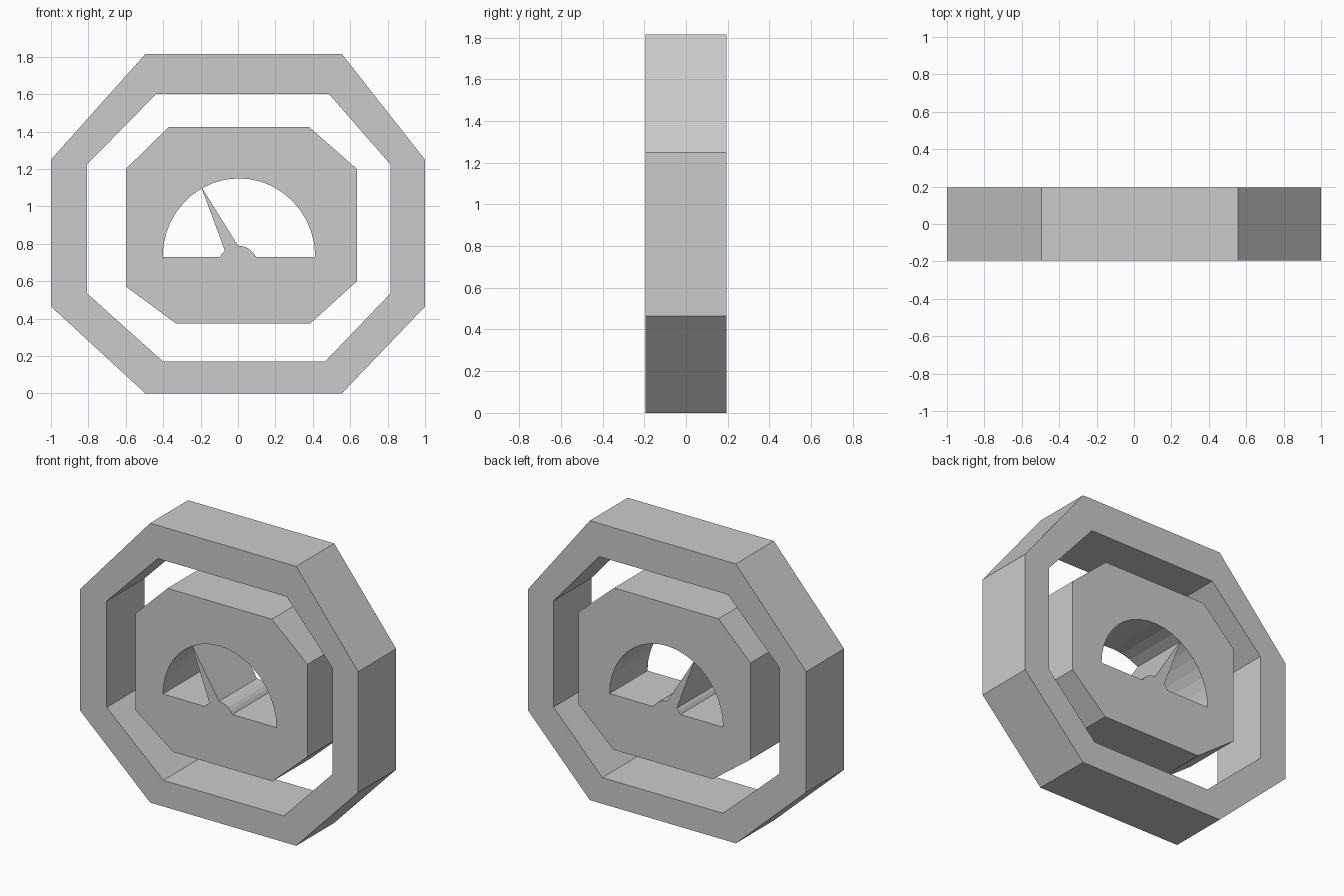
import bpy
import bmesh
from math import cos, sin, radians, pi

old = bpy.data.objects.get("Cube")
if old:
    bpy.data.objects.remove(old, do_unlink=True)

HALF_DEPTH = 0.195

grey = bpy.data.materials.new("plain grey")
grey.use_nodes = True
colour = (0.6, 0.6, 0.6, 1)
grey.diffuse_color = colour
grey.node_tree.nodes["Principled BSDF"].inputs["Base Color"].default_value = colour


def arc(centre_x, centre_z, radius_x, radius_z, start, end, steps):
    """Points along an elliptical arc, with angles in degrees."""
    points = []
    for i in range(steps + 1):
        angle = radians(start + (end - start) * i / steps)
        points.append((centre_x + radius_x * cos(angle), centre_z + radius_z * sin(angle)))
    return points


def extruded_plate(name, outlines):
    """Fill the first outline, cut the others out of it and extrude along y."""
    curve = bpy.data.curves.new(name + "_profile", "CURVE")
    curve.dimensions = "2D"
    curve.fill_mode = "BOTH"
    curve.extrude = HALF_DEPTH
    for outline in outlines:
        spline = curve.splines.new("POLY")
        spline.points.add(len(outline) - 1)
        for point, (x, z) in zip(spline.points, outline):
            point.co = (x, z, 0, 1)
        spline.use_cyclic_u = True

    # Turn the filled profile into a closed mesh
    profile = bpy.data.objects.new(name + "_profile", curve)
    bpy.context.collection.objects.link(profile)
    depsgraph = bpy.context.evaluated_depsgraph_get()
    mesh = bpy.data.meshes.new_from_object(profile.evaluated_get(depsgraph))
    bpy.data.objects.remove(profile, do_unlink=True)
    bpy.data.curves.remove(curve)

    bm = bmesh.new()
    bm.from_mesh(mesh)
    bmesh.ops.remove_doubles(bm, verts=bm.verts, dist=0.0001)
    for vert in bm.verts:
        x, z, depth = vert.co
        vert.co = (x, -depth, z)
    bmesh.ops.recalc_face_normals(bm, faces=bm.faces)
    for face in bm.faces:
        face.smooth = False
        face.material_index = 0
    bm.to_mesh(mesh)
    bm.free()

    mesh.name = name
    mesh.materials.clear()
    mesh.materials.append(grey)
    plate = bpy.data.objects.new(name, mesh)
    bpy.context.collection.objects.link(plate)
    return plate


# Outer eight-sided frame
frame_outside = [(-0.495, 1.815), (0.555, 1.815), (1, 1.25), (1, 0.465),
                 (0.555, 0), (-0.495, 0), (-1, 0.465), (-1, 1.25)]
frame_inside = [(-0.438, 1.6), (0.487, 1.6), (0.815, 1.225), (0.815, 0.535),
                (0.465, 0.17), (-0.4, 0.17), (-0.807, 0.535), (-0.807, 1.225)]
extruded_plate("outer_frame", [frame_outside, frame_inside])

# Dial block: two window openings leave the needle and hub standing between them
block = [(-0.37, 1.425), (0.38, 1.425), (0.636, 1.2), (0.636, 0.6),
         (0.385, 0.373), (-0.33, 0.373), (-0.6, 0.572), (-0.6, 1.2)]
floor = 0.73
window = (0.005, floor, 0.408, 0.42)
hub = (0, 0.683, 0.107, 0.107)
left_opening = arc(*window, 180, 119.2, 7) + arc(*hub, 131, 154, 2)
right_opening = arc(*window, 118.8, 0, 13) + arc(*hub, 26, 90, 5)
extruded_plate("dial_block", [block, left_opening, right_opening])
